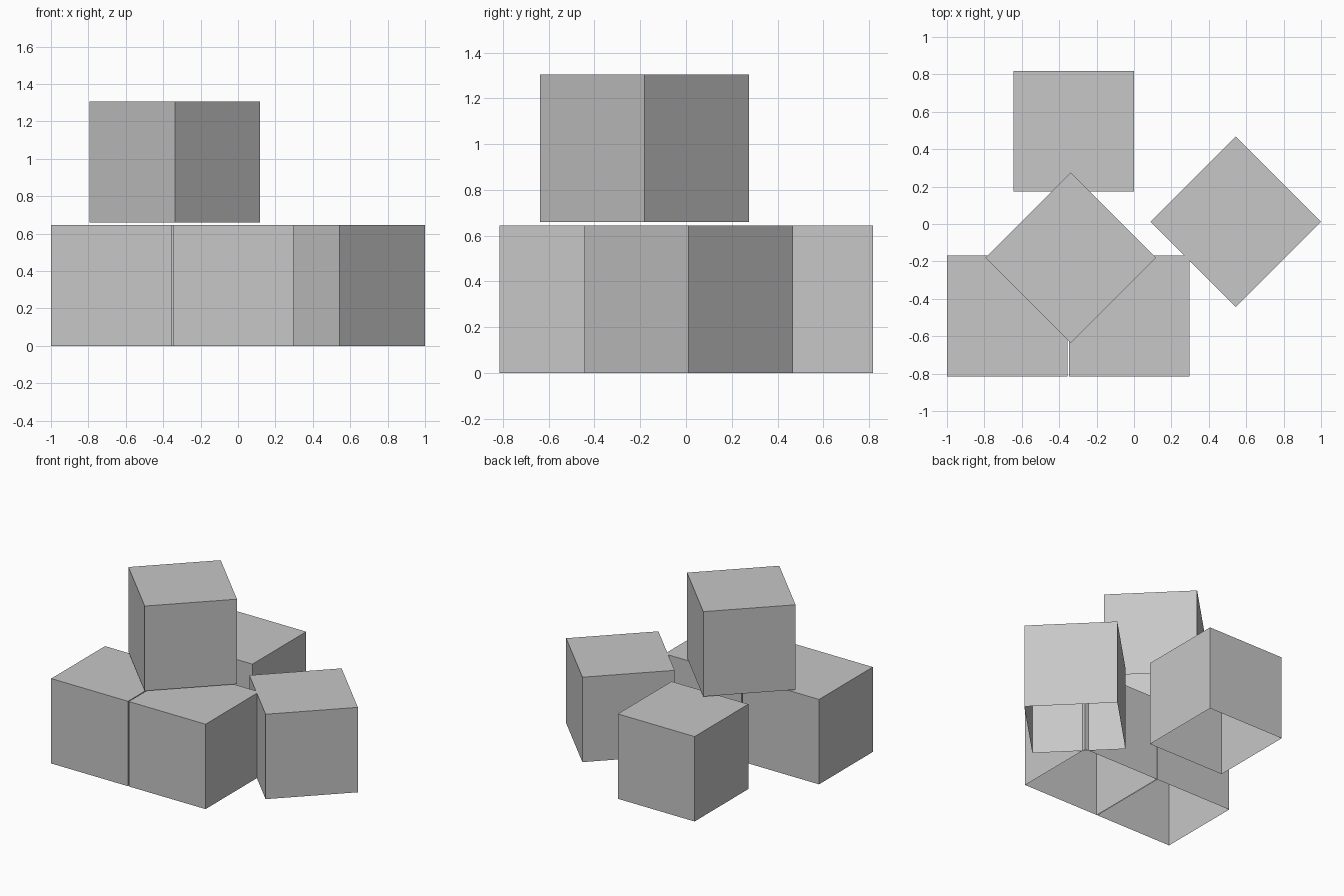
import bpy
import bmesh
import math
from mathutils import Matrix

default = bpy.data.objects.get("Cube")
if default:
    bpy.data.objects.remove(default, do_unlink=True)

# Single plain grey
grey = bpy.data.materials.new("plain_grey")
grey.use_nodes = True
colour = (0.57, 0.57, 0.57, 1)
grey.diffuse_color = colour
grey.node_tree.nodes["Principled BSDF"].inputs["Base Color"].default_value = colour

SIDE = 0.645


def open_box(name, x, y, base=0.0, turn=0.0):
    """Thin-walled box with a lid and four walls, open underneath."""
    bm = bmesh.new()
    bmesh.ops.create_cube(bm, size=SIDE,
                          matrix=Matrix.Translation((0, 0, SIDE / 2)))
    bottom = [f for f in bm.faces if f.normal.z < -0.5]
    bmesh.ops.delete(bm, geom=bottom, context='FACES_ONLY')
    mesh = bpy.data.meshes.new(name)
    bm.to_mesh(mesh)
    bm.free()
    mesh.materials.append(grey)
    box = bpy.data.objects.new(name, mesh)
    box.location = (x, y, base)
    box.rotation_euler.z = math.radians(turn)
    bpy.context.collection.objects.link(box)
    return box


# Boxes on the ground
open_box("front_right_box", -0.677, -0.492)
open_box("front_left_box", -0.025, -0.492)
open_box("back_box", -0.322, 0.495)
open_box("turned_side_box", 0.543, 0.012, turn=45)

# Box stacked on top, with a slight gap below
open_box("top_box", -0.338, -0.181, base=0.66, turn=45)
